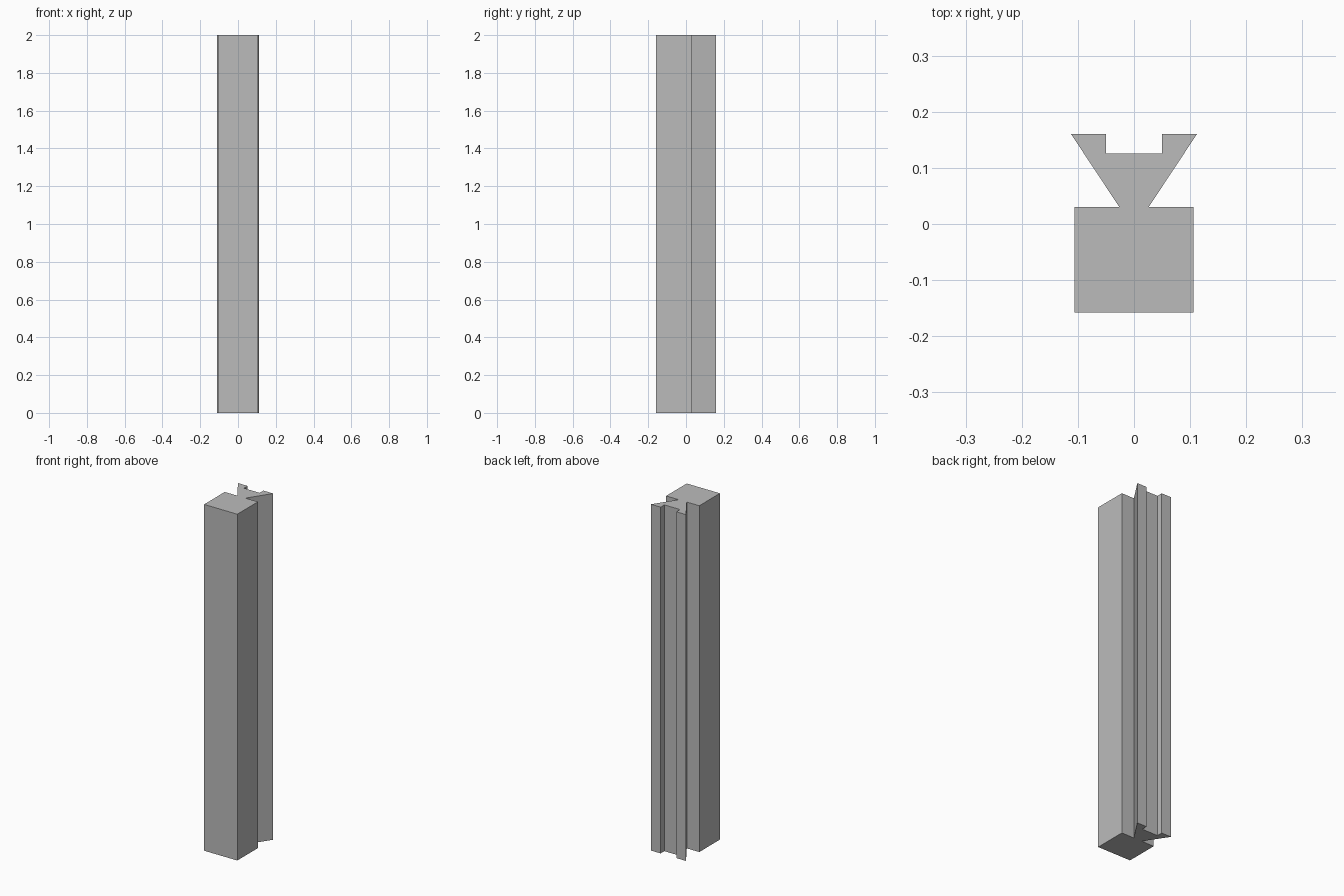
import bpy
import bmesh

HEIGHT = 2.0

cube = bpy.data.objects.get("Cube")
if cube:
    bpy.data.objects.remove(cube, do_unlink=True)

# Single matte grey
grey = bpy.data.materials.new("grey")
grey.use_nodes = True
colour = (0.5, 0.5, 0.5, 1.0)
grey.diffuse_color = colour
grey.node_tree.nodes["Principled BSDF"].inputs["Base Color"].default_value = colour


def extrude_profile(name, half_profile, height):
    """Mirror a right-hand half profile across x = 0 and extrude it upwards."""
    outline = half_profile + [(-x, y) for x, y in reversed(half_profile)]
    bm = bmesh.new()
    base = bm.faces.new([bm.verts.new((x, y, 0)) for x, y in outline])
    top = bmesh.ops.extrude_face_region(bm, geom=[base], use_keep_orig=True)
    moved = [v for v in top["geom"] if isinstance(v, bmesh.types.BMVert)]
    bmesh.ops.translate(bm, verts=moved, vec=(0, 0, height))
    bmesh.ops.recalc_face_normals(bm, faces=bm.faces)
    mesh = bpy.data.meshes.new(name)
    bm.to_mesh(mesh)
    bm.free()
    mesh.materials.append(grey)
    obj = bpy.data.objects.new(name, mesh)
    bpy.context.collection.objects.link(obj)
    return obj


# Square bar with a grooved dovetail rail along its back
half = [
    (0.106, -0.158), (0.106, 0.03),     # bar side
    (0.026, 0.03), (0.112, 0.16),       # neck and flared dovetail
    (0.05, 0.16), (0.05, 0.126),        # groove in the back
]
extrude_profile("dovetail_post", half, HEIGHT)
